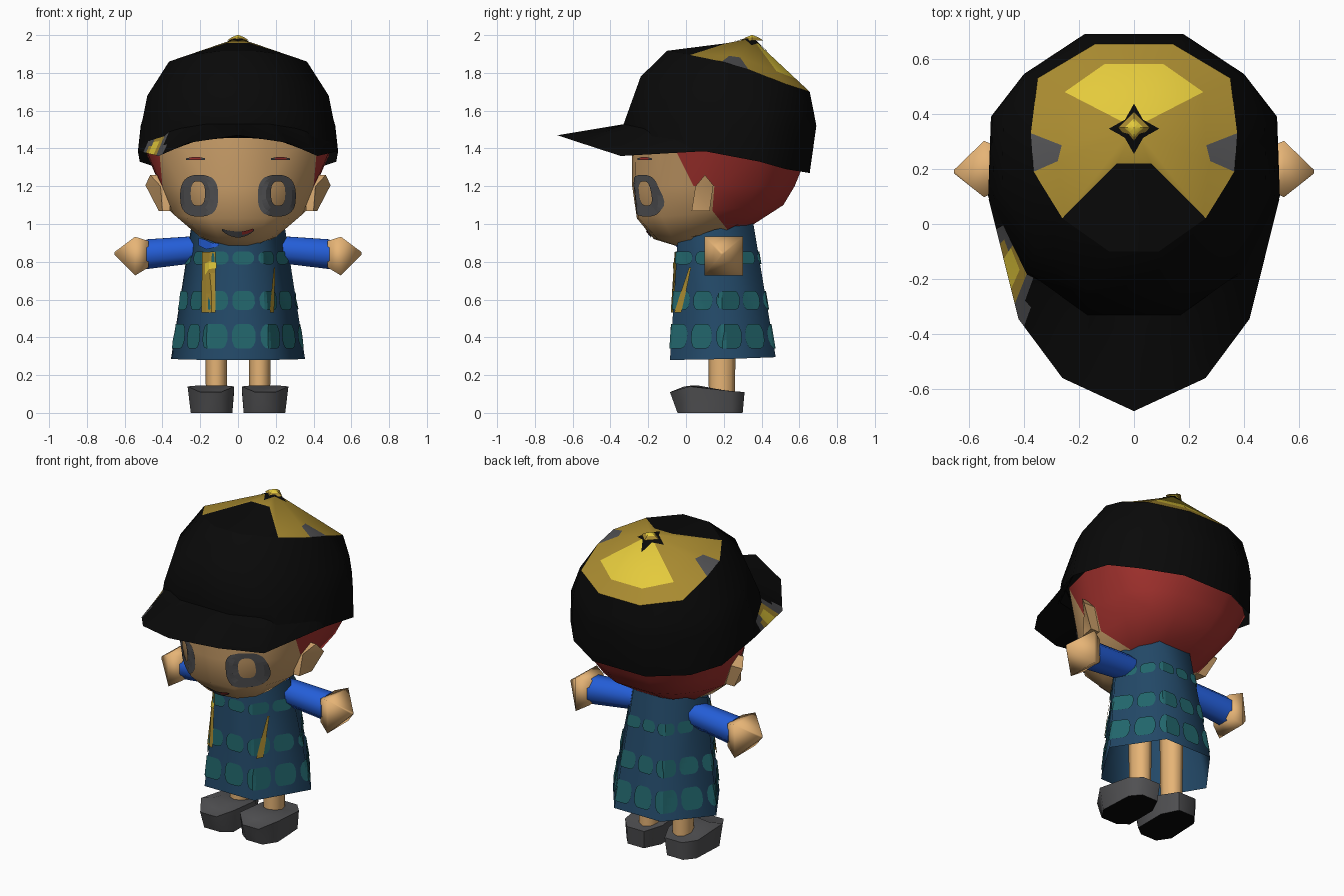
import bpy, bmesh, math
from mathutils import Vector
from mathutils.bvhtree import BVHTree

if "Cube" in bpy.data.objects:
    bpy.data.objects.remove(bpy.data.objects["Cube"])


def material(name, rgb):
    m = bpy.data.materials.new(name)
    lin = [((c / 255 + 0.055) / 1.055) ** 2.4 if c > 10 else c / 255 / 12.92 for c in rgb]
    m.diffuse_color = (*lin, 1)
    m.use_nodes = True
    m.node_tree.nodes["Principled BSDF"].inputs["Base Color"].default_value = m.diffuse_color
    return m


BLACK = material("black", (9, 9, 9))
GOLD = material("gold", (168, 138, 48))
YELLOW = material("bright yellow", (228, 202, 60))
GREY = material("grey", (80, 80, 82))
RED = material("red", (164, 50, 46))
SKIN = material("skin", (230, 180, 118))
FACE = material("face tan", (204, 160, 106))
BLUE = material("blue", (36, 94, 216))
NAVY = material("navy", (35, 73, 104))
TEAL = material("teal", (34, 102, 108))


def build(name, verts, faces, mats, idx=None, recalc=True, smooth=38):
    me = bpy.data.meshes.new(name)
    me.from_pydata([tuple(v) for v in verts], [], faces)
    for m in mats:
        me.materials.append(m)
    if idx:
        for p, k in zip(me.polygons, idx):
            p.material_index = k
    if recalc:
        bm = bmesh.new()
        bm.from_mesh(me)
        bmesh.ops.recalc_face_normals(bm, faces=bm.faces)
        bmesh.ops.triangulate(bm, faces=bm.faces)
        bm.to_mesh(me)
        bm.free()
    ob = bpy.data.objects.new(name, me)
    bpy.context.collection.objects.link(ob)
    if smooth:
        bpy.ops.object.select_all(action='DESELECT')
        ob.select_set(True)
        bpy.context.view_layer.objects.active = ob
        bpy.ops.object.shade_smooth_by_angle(angle=math.radians(smooth))
    return ob


def mirror(half):
    """Close a right-hand half ring by reflecting it in x."""
    return list(half) + [(-x, y, z) for x, y, z in reversed(half) if x != 0]


def loft(name, rings, mats, rule=None, start=False, end=False, closed=True, smooth=38):
    n = len(rings[0])
    verts = [v for r in rings for v in r]
    faces, idx = [], []
    for j in range(len(rings) - 1):
        for i in range(n if closed else n - 1):
            k = (i + 1) % n
            faces.append((j * n + i, j * n + k, j * n + n + k, j * n + n + i))
            idx.append(rule(j, i) if rule else 0)
    if start:
        faces.append(tuple(range(n)))
        idx.append(len(mats) - 1)
    if end:
        faces.append(tuple(range(len(verts) - n, len(verts))))
        idx.append(0)
    return build(name, verts, faces, mats, idx, smooth=smooth)


def decal(name, mat, target, rows, mode, closed=False, lift=.007):
    """Thin strips between 2D rows, laid on the target surface."""
    me = target.data
    tree = BVHTree.FromPolygons([v.co for v in me.vertices], [p.vertices[:] for p in me.polygons])
    verts, d, n = [], None, len(rows[0])
    for a, b in [p for row in rows for p in row]:
        if mode == "front":
            o, d = Vector((a, -2, b)), Vector((0, 1, 0))
        elif mode == "top":
            o, d = Vector((a, b, 3)), Vector((0, 0, -1))
        else:
            d = Vector((-math.cos(a), -math.sin(a), 0))
            o = Vector((0, 0.2, b)) - d * 2
        hit, nor, _, _ = tree.ray_cast(o, d)
        if hit is None:
            hit, nor, _, _ = tree.find_nearest(o + d * 1.7)
        verts.append(hit + (nor if nor.dot(d) < 0 else -nor) * lift)
    faces = []
    for j in range(len(rows) - 1):
        for i in range(n if closed else n - 1):
            k = (i + 1) % n
            f = (j * n + i, j * n + k, j * n + n + k, j * n + n + i)
            e1, e2 = verts[f[2]] - verts[f[0]], verts[f[3]] - verts[f[1]]
            faces.append(f if e1.cross(e2).dot(d) < 0 else f[::-1])
    return build(name, verts, faces, [mat], recalc=False, smooth=0)


# Head with hair behind the ears
head_rings = [
    [(0, -.285, 1.47), (.15, -.27, 1.47), (.32, -.14, 1.45), (.42, -.07, 1.42),
     (.49, .15, 1.4), (.48, .4, 1.36), (.37, .51, 1.33), (.17, .62, 1.31)],
    [(0, -.285, 1.2), (.15, -.265, 1.2), (.3, -.14, 1.2), (.4, .04, 1.2),
     (.41, .15, 1.2), (.4, .38, 1.2), (.3, .5, 1.2), (.15, .575, 1.2)],
    [(0, -.26, 1.03), (.15, -.25, 1.03), (.28, -.13, 1.04), (.34, .02, 1.05),
     (.36, .14, 1.07), (.33, .32, 1.09), (.25, .45, 1.1), (.12, .515, 1.1)],
    [(0, -.17, .92), (.1, -.15, .92), (.17, -.07, .92), (.2, .02, .93),
     (.21, .22, .97), (.2, .28, 1.0), (.15, .34, 1.0), (.08, .36, 1.0)]]
head_rings.append([(x * .45, .06 + (y - .06) * .5, .885 if z < .96 else .95) for x, y, z in head_rings[3]])
head = loft("head", [mirror(r) for r in head_rings], [FACE, RED],
            lambda j, i: int(min(i, 14 - i) >= (3, 4, 4, 4)[j]), end=True, smooth=50)


# Face details
def power(c):
    return math.copysign(abs(c) ** .75, c)


for s in (-1, 1):
    rows = []
    for f in (0, .33, .67, 1):
        cx, cz, rx, rz = .202 + .006 * f, 1.15 + .012 * f, .098 - .06 * f, .11 - .046 * f
        rows.append([(s * cx + rx * power(math.cos(t)), cz + rz * power(math.sin(t)))
                     for t in (2 * math.pi * k / 32 for k in range(32))])
    decal("eye", GREY, head, rows, "front", True)
    xs = [s * (.17 + .02 * k) for k in range(6)]
    decal("eyelid", GREY, head, [[(x, 1.358 - abs(abs(x) - .22) * .2) for x in xs], [(x, 1.338) for x in xs]], "front")
    xs = [s * (.19 + .015 * k) for k in range(5)]
    decal("eyelid_inner", RED, head, [[(x, 1.351) for x in xs], [(x, 1.341) for x in xs]], "front", lift=.009)
xs = [-.085 + .017 * k for k in range(11)]
decal("mouth", GREY, head, [[(x, .965 + 2 * x * x) for x in xs], [(x, .95 + 3.4 * x * x) for x in xs],
                            [(x, .933 + 5 * x * x) for x in xs]], "front")
decal("tongue", RED, head, [[(.02, .965), (.05, .972), (.08, .982)], [(.02, .948), (.05, .954), (.08, .97)]],
      "front", lift=.009)

# Cap dome
cap_rings = [
    [(.17, -.31, 1.46), (.4, -.19, 1.38), (.53, .1, 1.385), (.52, .39, 1.33), (.4, .53, 1.29), (.18, .655, 1.27)],
    [(.17, -.33, 1.53), (.38, -.18, 1.53), (.51, .1, 1.53), (.515, .39, 1.52), (.4, .545, 1.52), (.18, .69, 1.52)],
    [(.17, -.24, 1.78), (.36, -.08, 1.74), (.48, .12, 1.68), (.475, .36, 1.66), (.39, .535, 1.62), (.16, .675, 1.6)],
    [(.09, -.1, 1.917), (.26, .02, 1.895), (.365, .19, 1.86), (.375, .33, 1.82), (.35, .53, 1.74), (.14, .655, 1.7)]]
loft("cap_dome", [mirror(r) for r in cap_rings], [BLACK])

# Coloured crown panels
peak = Vector((0, .35, 1.985))
half = [Vector(v) for v in cap_rings[3]]
A, C, D1, D2, E, F = half
half_in = [peak.lerp(A.lerp(C, .55), .34), peak.lerp(C, .96), peak.lerp(D1, .76),
           peak.lerp(D1.lerp(D2, .5), .71), peak.lerp(E, .72), peak.lerp(F, .76)]
verts = mirror(half) + mirror(half_in) + [peak]
faces, idx = [], []
for i in range(12):
    k, side = (i + 1) % 12, (min(i, 10 - i) if i < 11 else -1)
    faces += [(i, k, 12 + k, 12 + i), (12 + i, 12 + k, 24)]
    idx += [{-1: 0, 0: 0, 2: 3}.get(side, 1), 2 if side in (4, 5) else 1]
crown = build("cap_crown", verts, faces, [BLACK, GOLD, YELLOW, GREY], idx)
turn = [math.pi * k / 4 for k in range(8)]
decal("crown_star", BLACK, crown,
      [[((.09, .045)[k % 2] * math.cos(t), .345 + (.09, .045)[k % 2] * math.sin(t)) for k, t in enumerate(turn)],
       [(.012 * math.cos(t), .345 + .012 * math.sin(t)) for t in turn]], "top", True, .004)
loft("crown_button", [[(r * (1 - .3 * (k % 2)) * math.cos(t), .35 + r * (1 - .3 * (k % 2)) * math.sin(t), z)
                       for k, t in enumerate(turn)]
                      for r, z in ((.058, 1.972), (.034, 1.988), (.004, 2.0))], [GOLD, YELLOW],
     lambda j, i: j, end=True)


# Cap brim, finely divided so the badge on its left edge follows the surface
def span(half, cuts=8):
    pts = [Vector((-x, y, z)) for x, y, z in reversed(half) if x] + [Vector(v) for v in half]
    out = [pts[i].lerp(pts[i + 1], k / cuts) for i in range(len(pts) - 1) for k in range(cuts)]
    return out + [pts[-1]]


top_in = span([(0, -.32, 1.53), (.17, -.325, 1.53), (.36, -.18, 1.5), (.5, .06, 1.45)])
edge = span([(0, -.68, 1.47), (.26, -.56, 1.43), (.42, -.345, 1.36), (.528, .09, 1.385)])
under = span([(0, -.3, 1.455), (.17, -.305, 1.455), (.39, -.18, 1.385), (.52, .09, 1.39)])
rows = [[a.lerp(b, t / 5) for a, b in zip(top_in, edge)] for t in range(6)] + [under]


def badge(j, i):
    if j > 4 or i > 8 or i < 2:
        return 0
    if i in (2, 7) or (j == 0 and i < 7):
        return 3 if i < 8 else int(j > 2) * 3
    if i == 8:
        return 3 if j > 2 else 0
    return 3 if i == 3 and j < 3 else 2 if i in (4, 5) and j > 1 else 1


loft("cap_brim", rows, [BLACK, GOLD, YELLOW, GREY], badge, closed=False)

# Coat: six-sided flared tube
coat = loft("coat", [
    mirror([(.17, -.085, .28), (.355, .21, .285), (.16, .475, .295)]),
    mirror([(.12, -.045, .9), (.25, .15, .97), (.11, .355, 1.01)])], [NAVY], smooth=75)
us = [-1 + k / 6 for k in range(13)]
for z, h in ((.405, .065), (.595, .05), (.82, .034)):
    for k in range(12):
        a = math.radians(30 * k + 6)
        row = [(a + u * math.radians(12.5), h * (1 - .65 * u ** 6)) for u in us]
        decal("coat_patch", TEAL, coat, [[(t, z + d * f) for t, d in row] for f in (1, .33, -.33, -1)], "round")

# Coat trim on the front
decal("coat_trim", GOLD, coat, [[(x, z) for z in (.85, .74, .63, .53)] for x in (-.182, -.16, -.14, -.118)],
      "front", lift=.012)
decal("clasp", YELLOW, coat, [[(-.16, .79), (-.16, .73)], [(-.14, .8), (-.14, .76)], [(-.115, .795), (-.115, .765)]],
      "front", lift=.016)
decal("coat_slit", GOLD, coat, [[(.18, .77), (.168, .65), (.158, .53)], [(.187, .77), (.184, .65), (.181, .53)]],
      "front", lift=.012)
decal("collar_gap", BLUE, coat, [[(-.2, .925), (-.16, .915), (-.13, .9), (-.1, .895)],
                                 [(-.2, .885), (-.16, .865), (-.13, .87), (-.1, .885)]], "front", lift=.012)

# Paired limbs and ears
for s in (-1, 1):
    def oval(x, y, z, ry, rz, n, turn=0):
        return [(s * x, y + ry * math.cos(turn + 2 * math.pi * k / n), z + rz * math.sin(turn + 2 * math.pi * k / n))
                for k in range(n)]

    loft("sleeve", [oval(.13, .19, .87, .065, .065, 8, .4), oval(.25, .19, .862, .078, .078, 8, .4),
                    oval(.485, .2, .84, .085, .085, 8, .4)], [BLUE], end=True, smooth=75)
    q = math.pi / 4
    loft("hand", [oval(.475, .2, .84, .1, .1, 4, q), oval(.545, .2, .83, .145, .145, 4, q),
                  oval(.655, .19, .845, .008, .008, 4, q)], [SKIN], start=True, end=True, smooth=120)
    ear = [(.4, .03, 1.07), (.41, .05, 1.2), (.465, .1, 1.26), (.49, .145, 1.205), (.42, .125, 1.07)]
    loft("ear", [[(s * .36, y, z) for x, y, z in ear], [(s * x, y, z) for x, y, z in ear]], [FACE], end=True)
    loft("leg", [[(s * (.115 + r * math.cos(t)), .19 + 1.25 * r * math.sin(t), z) for t in turn]
                 for r, z in ((.055, .08), (.06, .55))], [SKIN], end=True, smooth=60)

    # Shoe with dark sole
    sole = [(.03, 0.0), (.09, -.045), (.2, -.045), (.25, .03), (.24, .24), (.19, .3), (.08, .3), (.03, .2)]
    top = [(.02, -.01, .14), (.09, -.085, .11), (.2, -.085, .11), (.267, .02, .14),
           (.25, .24, .115), (.19, .31, .11), (.07, .31, .11), (.02, .2, .12)]
    loft("shoe", [[(s * x, y, 0) for x, y in sole], [(s * x, y, z) for x, y, z in top],
                  [(s * (.14 + (x - .14) * .5), .12 + (y - .12) * .6, z + .006) for x, y, z in top]],
         [GREY, BLACK], start=True, end=True, smooth=60)
